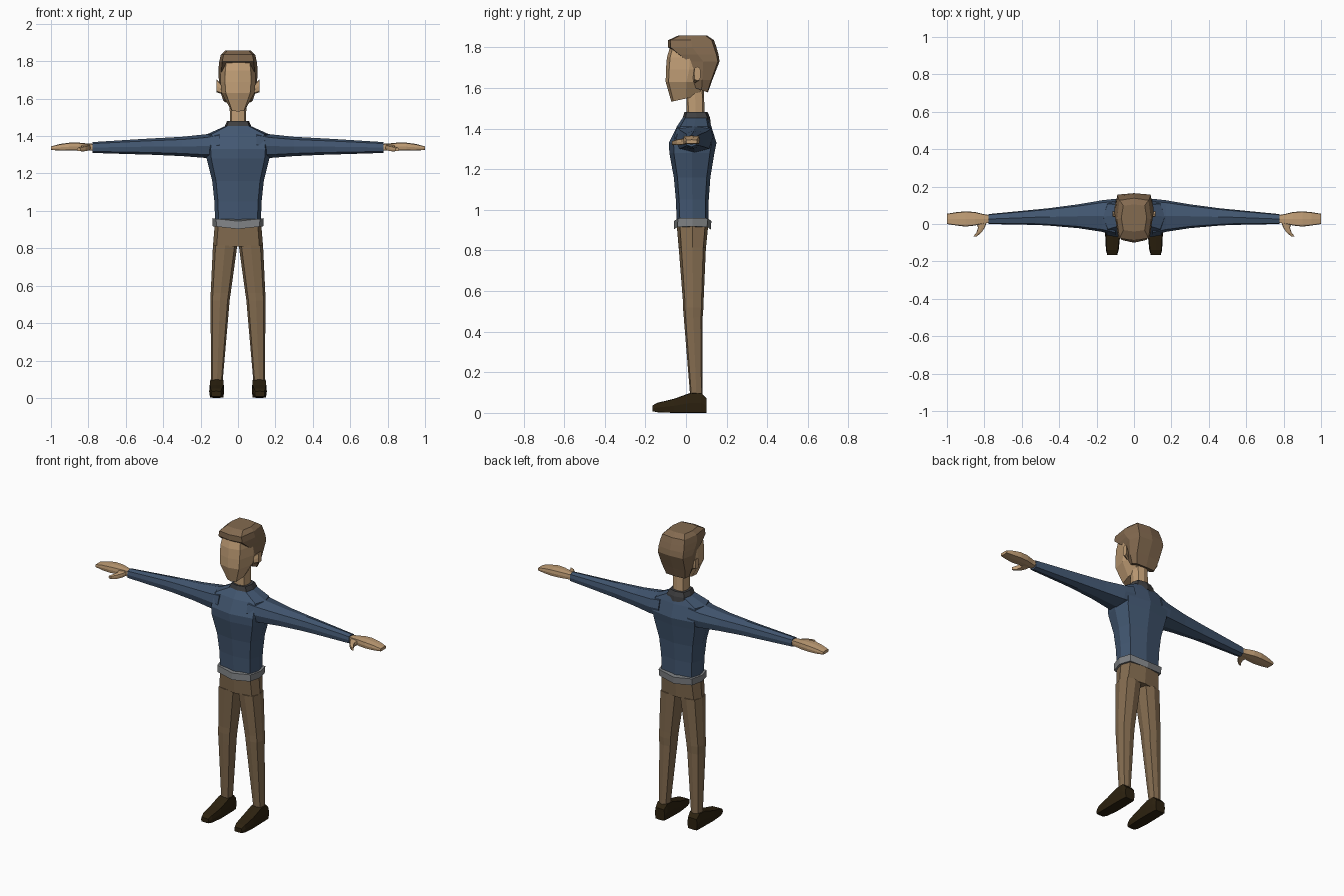
import bpy, bmesh
from mathutils import Vector


def material(name, rgb):
    m = bpy.data.materials.new(name)
    m.diffuse_color = (*rgb, 1)
    return m


SKIN = material("skin", (0.53, 0.34, 0.18))
HAIR = material("hair_brown", (0.23, 0.145, 0.08))
TROUSER = material("trouser_brown", (0.23, 0.15, 0.08))
SWEATER = material("sweater_blue", (0.055, 0.095, 0.165))
HEM = material("hem_grey", (0.22, 0.23, 0.24))
COLLAR = material("collar_grey", (0.05, 0.05, 0.052))
SHOE = material("shoe_brown", (0.026, 0.016, 0.005))


def section(a0, a1, b0, b1, ka, kb):
    """Eight-sided outline: corners at ka/kb of the half sizes, mid points at full size."""
    ca, cb, ha, hb = (a0 + a1) / 2, (b0 + b1) / 2, (a1 - a0) / 2, (b1 - b0) / 2
    shape = [(0, -1), (ka, -kb), (1, 0), (ka, kb), (0, 1), (-ka, kb), (-1, 0), (-ka, -kb)]
    return [(ca + ha * p, cb + hb * q) for p, q in shape]


def loft(name, rings, mat, axis="z", ka=0.85, kb=0.8, side=1):
    """Skin through (position, a0, a1, b0, b1) sections along an axis."""
    bm = bmesh.new()
    loops = []
    for t, a0, a1, b0, b1 in rings:
        loop = []
        for a, b in section(a0, a1, b0, b1, ka, kb):
            co = {"x": (t, a, b), "y": (a, t, b), "z": (a, b, t)}[axis]
            loop.append(bm.verts.new((co[0] * side, co[1], co[2])))
        loops.append(loop)
    for lo, hi in zip(loops, loops[1:]):
        for i in range(8):
            j = (i + 1) % 8
            bm.faces.new((lo[i], lo[j], hi[j], hi[i]))
    bm.faces.new(loops[0])
    bm.faces.new(loops[-1])
    bmesh.ops.recalc_face_normals(bm, faces=bm.faces)
    mesh = bpy.data.meshes.new(name)
    bm.to_mesh(mesh)
    bm.free()
    mesh.materials.append(mat)
    ob = bpy.data.objects.new(name, mesh)
    bpy.context.collection.objects.link(ob)
    return ob


def sym(rows):
    """Sections centred on x = 0, given as (z, half width, y0, y1)."""
    return [(z, -w, w, y0, y1) for z, w, y0, y1 in rows]


# Sweater body, collar and hem
loft("sweater_body", sym([
    (0.93, 0.122, -0.045, 0.11), (1.05, 0.126, -0.05, 0.112), (1.16, 0.138, -0.06, 0.12),
    (1.28, 0.168, -0.082, 0.14), (1.33, 0.172, -0.084, 0.15), (1.41, 0.165, -0.045, 0.125),
    (1.455, 0.065, -0.015, 0.112)]), SWEATER)
loft("collar", sym([(1.425, 0.072, -0.025, 0.122), (1.455, 0.07, -0.015, 0.118),
                    (1.482, 0.058, -0.008, 0.106)]), COLLAR)
hem = loft("sweater_hem", sym([(0.903, 0.135, -0.06, 0.122), (0.945, 0.138, -0.058, 0.125)]), HEM)
for v in hem.data.vertices:
    v.co.z += 0.015 * abs(v.co.x) / 0.135

# Hips
loft("hips", sym([(0.81, 0.134, -0.036, 0.098), (0.93, 0.124, -0.046, 0.11)]), TROUSER)

# Neck and head
loft("neck", sym([(1.45, 0.043, 0.004, 0.092), (1.60, 0.045, 0.0, 0.088)]), SKIN, ka=0.8)
head = loft("head", sym([
    (1.55, 0.042, -0.072, 0.07), (1.63, 0.088, -0.10, 0.105), (1.69, 0.094, -0.099, 0.13),
    (1.75, 0.092, -0.094, 0.13), (1.81, 0.083, -0.076, 0.12)]), SKIN, ka=0.74, kb=0.86)
for v in head.data.vertices:
    if v.co.z < 1.56:  # jaw line rises from the chin to the neck
        v.co.z += 0.22 * (v.co.y + 0.072) - 0.018

# Hair shell with a slanted hairline
hair = loft("hair", sym([
    (1.60, 0.078, 0.045, 0.108), (1.64, 0.096, 0.03, 0.13), (1.73, 0.105, 0.005, 0.165),
    (1.765, 0.104, -0.045, 0.16), (1.80, 0.10, -0.088, 0.15), (1.835, 0.092, -0.088, 0.138),
    (1.857, 0.068, -0.04, 0.105)]), HAIR, ka=0.84, kb=0.9)
for v in hair.data.vertices:
    if v.co.z < 1.61:  # nape hangs lower than the sideburns
        v.co.z -= 0.35 * (v.co.y - 0.045)

for s, tag in ((1, "left"), (-1, "right")):
    # Ear
    loft(tag + "_ear", [(0.085, 0.035, 0.055, 1.625, 1.675), (0.116, 0.04, 0.072, 1.635, 1.705)],
         SKIN, "x", side=s)
    # Sleeve
    loft(tag + "_sleeve", [
        (0.10, -0.06, 0.135, 1.285, 1.425), (0.17, -0.042, 0.127, 1.283, 1.41),
        (0.30, -0.022, 0.105, 1.293, 1.396), (0.45, -0.009, 0.085, 1.30, 1.388),
        (0.52, -0.005, 0.078, 1.302, 1.384), (0.778, 0.0, 0.053, 1.31, 1.368)],
         SWEATER, "x", 0.85, 0.72, s)
    # Hand and thumb
    loft(tag + "_hand", [
        (0.76, 0.006, 0.046, 1.322, 1.358), (0.80, 0.004, 0.052, 1.322, 1.36),
        (0.85, -0.008, 0.064, 1.322, 1.365), (0.90, -0.014, 0.068, 1.322, 1.365),
        (0.95, -0.008, 0.063, 1.322, 1.358), (1.0, 0.0, 0.055, 1.326, 1.345)],
         SKIN, "x", 0.92, 0.85, s)
    loft(tag + "_thumb", [
        (0.015, 0.785, 0.845, 1.325, 1.355), (-0.02, 0.798, 0.834, 1.32, 1.35),
        (-0.045, 0.815, 0.842, 1.318, 1.346), (-0.068, 0.842, 0.86, 1.32, 1.338)],
         SKIN, "y", 0.9, 0.85, s)
    # Trouser leg
    loft(tag + "_leg", [
        (0.09, 0.082, 0.143, 0.02, 0.082), (0.47, 0.049, 0.147, -0.011, 0.082),
        (0.52, 0.045, 0.148, -0.015, 0.086), (0.56, 0.039, 0.146, -0.016, 0.087),
        (0.815, 0.004, 0.134, -0.036, 0.098)], TROUSER, ka=0.78, side=s)
    # Shoe
    loft(tag + "_shoe", [
        (-0.166, 0.09, 0.143, 0.008, 0.036), (-0.14, 0.082, 0.15, 0.003, 0.05),
        (-0.06, 0.074, 0.154, 0.0, 0.069), (0.02, 0.074, 0.153, 0.0, 0.098),
        (0.075, 0.076, 0.152, 0.0, 0.10), (0.10, 0.08, 0.148, 0.0, 0.072)],
         SHOE, "y", 0.88, 0.95, s)
